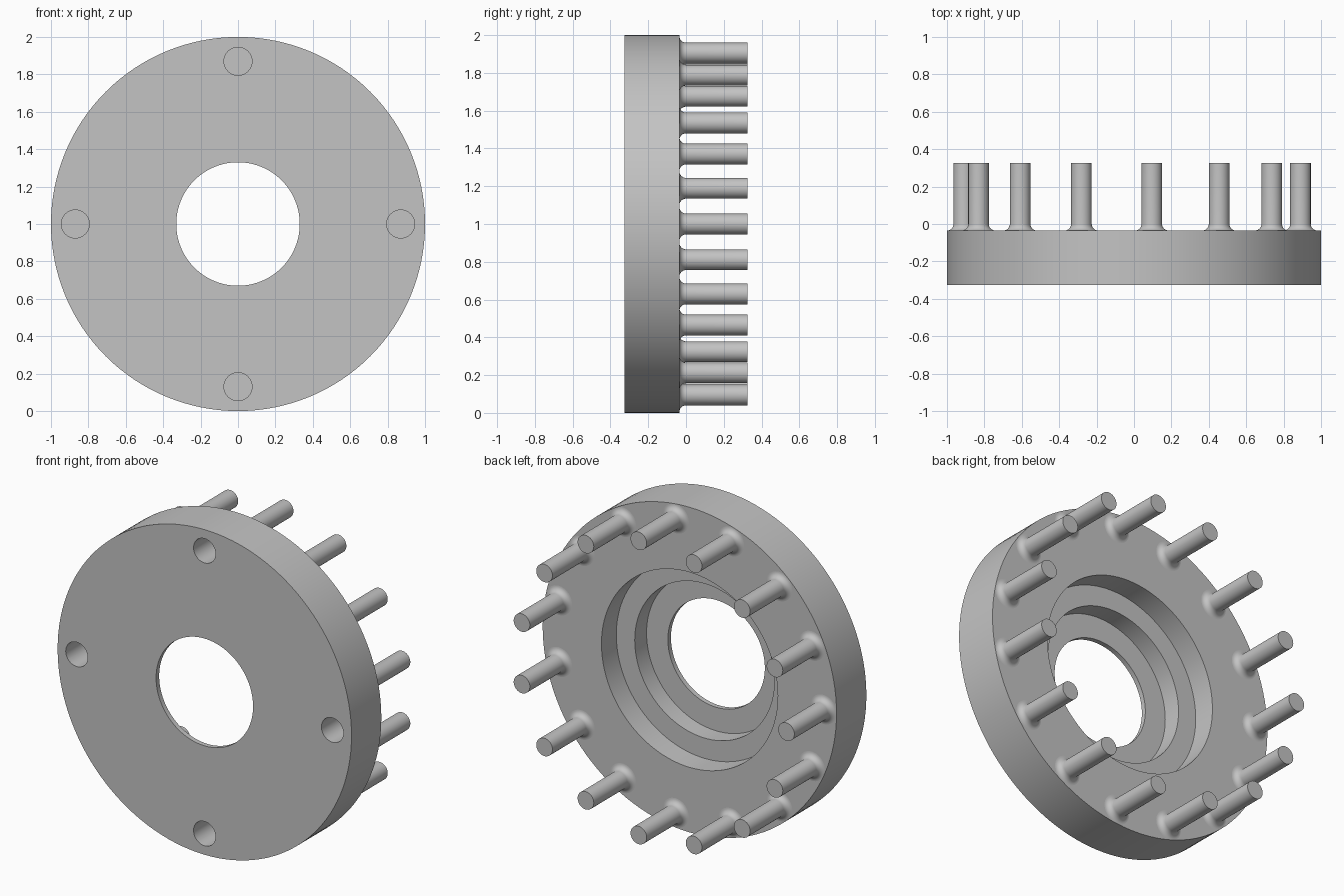
import bpy, bmesh, math
from mathutils import Vector

if "Cube" in bpy.data.objects:
    bpy.data.objects.remove(bpy.data.objects["Cube"], do_unlink=True)

FRONT, BACK, TIP = -0.325, -0.035, 0.325   # y of disc faces and pin ends
PIN_COUNT, PIN_RING, PIN_R, FILLET = 15, 0.91, 0.055, 0.035
HOLE_RING, HOLE_R, HOLE_DEPTH = 0.87, 0.075, 0.2

gray = bpy.data.materials.new("light gray")
gray.use_nodes = True
gray.diffuse_color = (0.55, 0.55, 0.55, 1)
gray.node_tree.nodes["Principled BSDF"].inputs["Base Color"].default_value = gray.diffuse_color


def lathe(name, profile, steps, location, closed=False):
    """Revolve (radius, y) points around the y axis."""
    bm = bmesh.new()
    verts = [bm.verts.new((r, y, 0)) for r, y in profile]
    pairs = list(zip(verts, verts[1:]))
    if closed:
        pairs.append((verts[-1], verts[0]))
    edges = [bm.edges.new(p) for p in pairs]
    bmesh.ops.spin(bm, geom=verts + edges, cent=(0, 0, 0), axis=(0, 1, 0),
                   angle=2 * math.pi, steps=steps)
    bmesh.ops.remove_doubles(bm, verts=bm.verts, dist=1e-5)
    bmesh.ops.recalc_face_normals(bm, faces=bm.faces)
    mesh = bpy.data.meshes.new(name)
    bm.to_mesh(mesh)
    bm.free()
    mesh.materials.append(gray)
    obj = bpy.data.objects.new(name, mesh)
    obj.location = location
    bpy.context.collection.objects.link(obj)
    return obj


def on_ring(radius, angle):
    return Vector((radius * math.cos(angle), 0, 1 + radius * math.sin(angle)))


def select_only(obj):
    bpy.ops.object.select_all(action="DESELECT")
    obj.select_set(True)
    bpy.context.view_layer.objects.active = obj


# Disc with a through bore and two stepped recesses in the back
disc = lathe("flange_disc", [
    (0.33, FRONT), (1, FRONT), (1, BACK), (0.6, BACK),
    (0.6, BACK - 0.145), (0.475, BACK - 0.145),
    (0.475, BACK - 0.26), (0.33, BACK - 0.26)], 128, (0, 0, 1), closed=True)

# Four blind holes in the front face
select_only(disc)
for i in range(4):
    cutter = lathe("hole_cutter", [
        (0, FRONT - 0.1), (HOLE_R, FRONT - 0.1),
        (HOLE_R, FRONT + HOLE_DEPTH), (0, FRONT + HOLE_DEPTH)],
        40, on_ring(HOLE_RING, i * math.pi / 2))
    cutter.hide_render = True
    bpy.context.view_layer.update()
    mod = disc.modifiers.new("hole", "BOOLEAN")
    mod.operation, mod.solver, mod.object = "DIFFERENCE", "EXACT", cutter
    bpy.ops.object.modifier_apply(modifier=mod.name)
    bpy.data.objects.remove(cutter, do_unlink=True)
bpy.ops.object.shade_smooth_by_angle(angle=math.radians(30))

# Ring of pins, each with a rounded fillet at its foot
foot = []
for i in range(9):
    a = i / 8 * math.pi / 2
    foot.append((PIN_R + FILLET * (1 - math.sin(a)), BACK + FILLET * (1 - math.cos(a))))
pin_profile = [(0, BACK - 0.03), (PIN_R, BACK - 0.03)] + foot + [(PIN_R, TIP), (0, TIP)]
for i in range(PIN_COUNT):
    angle = math.pi + i * 2 * math.pi / PIN_COUNT
    pin = lathe(f"pin_{i + 1}", pin_profile, 40, on_ring(PIN_RING, angle))
    select_only(pin)
    bpy.ops.object.shade_smooth_by_angle(angle=math.radians(30))
